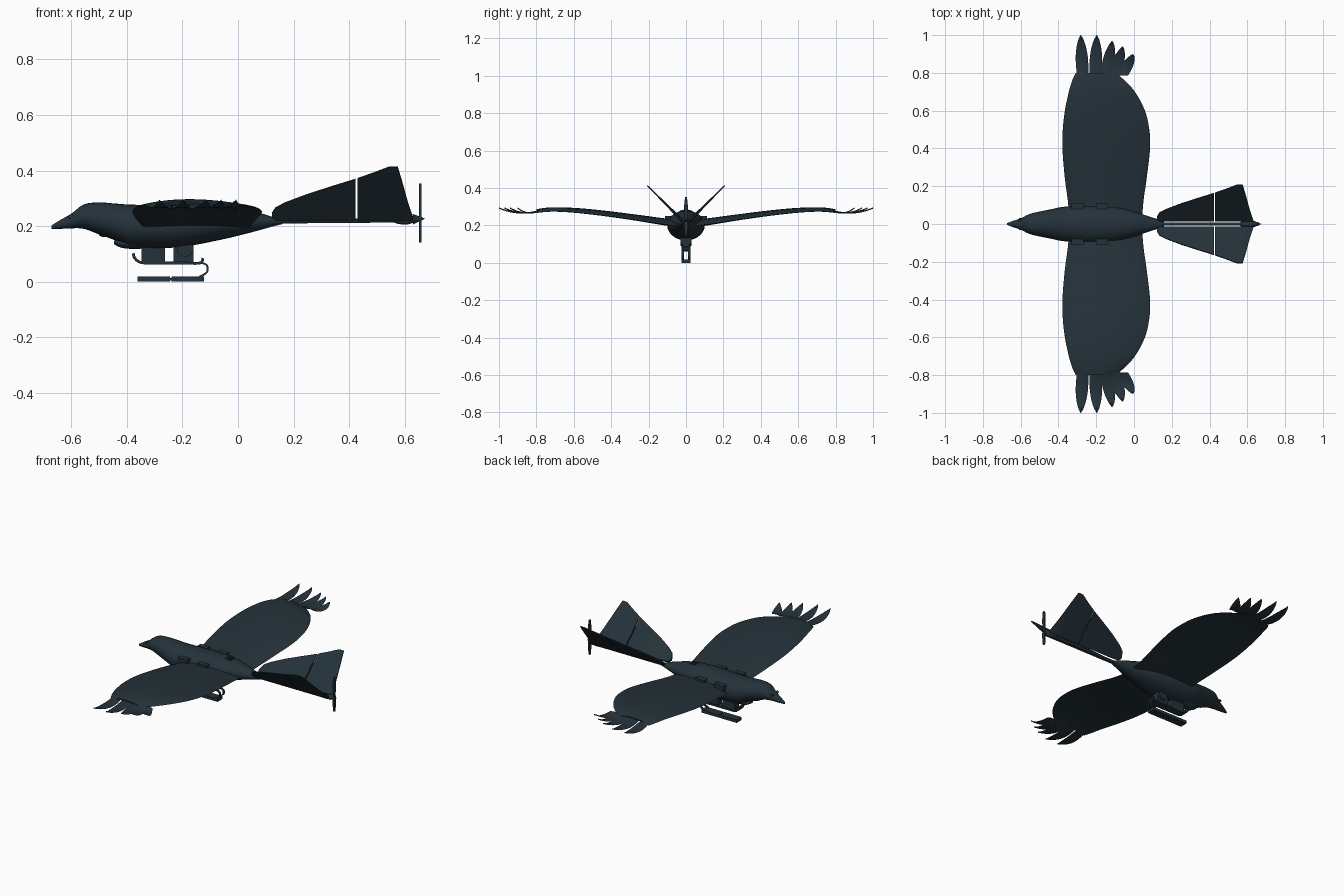
import bpy, bmesh, math
from mathutils import Vector, Matrix

cube = bpy.data.objects.get("Cube")
if cube:
    bpy.data.objects.remove(cube)


def material(name, rgb):
    m = bpy.data.materials.new(name)
    m.use_nodes = True
    m.diffuse_color = (*rgb, 1)
    m.node_tree.nodes["Principled BSDF"].inputs["Base Color"].default_value = (*rgb, 1)
    return m


SLATE = material("slate plumage", (0.018, 0.032, 0.042))


def finish(name, bm, angle=40):
    bmesh.ops.recalc_face_normals(bm, faces=bm.faces)
    mesh = bpy.data.meshes.new(name)
    bm.to_mesh(mesh)
    bm.free()
    ob = bpy.data.objects.new(name, mesh)
    bpy.context.collection.objects.link(ob)
    mesh.materials.append(SLATE)
    bpy.ops.object.select_all(action="DESELECT")
    ob.select_set(True)
    bpy.context.view_layer.objects.active = ob
    bpy.ops.object.shade_smooth_by_angle(angle=math.radians(angle))
    return ob


def refine(rows, n=5):
    """Catmull-Rom interpolation between section rows."""
    out = []
    for i in range(len(rows) - 1):
        a, b = rows[max(i - 1, 0)], rows[i]
        c, d = rows[i + 1], rows[min(i + 2, len(rows) - 1)]
        for k in range(n):
            t = k / n
            out.append([q + t * (r - p) / 2 + t * t * (p - 2.5 * q + 2 * r - s / 2)
                        + t ** 3 * (1.5 * (q - r) + (s - p) / 2)
                        for p, q, r, s in zip(a, b, c, d)])
    return out + [list(rows[-1])]


def loft(name, rings, angle=40):
    bm = bmesh.new()
    vs = [[bm.verts.new(p) for p in ring] for ring in rings]
    for a, b in zip(vs, vs[1:]):
        for j in range(len(a)):
            k = (j + 1) % len(a)
            bm.faces.new((a[j], a[k], b[k], b[j]))
    bm.faces.new(vs[0])
    bm.faces.new(vs[-1])
    return finish(name, bm, angle)


def round_loft(name, sections, n=28, step=5):
    """Sections along x: x, bottom z, top z, half width."""
    rings = []
    for x, lo, hi, w in refine(sections, step):
        rings.append([(x, w * math.cos(t), (lo + hi) / 2 + (hi - lo) / 2 * math.sin(t))
                      for t in (math.tau * i / n for i in range(n))])
    return loft(name, rings, 60)


def box(name, x0, x1, y0, y1, z0, z1):
    bm = bmesh.new()
    bmesh.ops.create_cube(bm, size=1)
    for v in bm.verts:
        v.co = Vector(((x0 + x1) / 2 + v.co.x * (x1 - x0),
                       (y0 + y1) / 2 + v.co.y * (y1 - y0),
                       (z0 + z1) / 2 + v.co.z * (z1 - z0)))
    return finish(name, bm)


def rod(name, a, b, r, r2=None, n=16):
    a, b = Vector(a), Vector(b)
    bm = bmesh.new()
    rot = (b - a).to_track_quat("Z", "Y").to_matrix().to_4x4()
    bmesh.ops.create_cone(bm, cap_ends=True, segments=n, radius1=r,
                          radius2=r if r2 is None else r2, depth=(b - a).length,
                          matrix=Matrix.Translation((a + b) / 2) @ rot)
    return finish(name, bm)


def strip(name, path, y0, y1, t):
    """Bent strip of thickness t following an x, z path."""
    pts = [Vector(p) for p in refine(path, 6)]
    rings = []
    for i, p in enumerate(pts):
        d = (pts[min(i + 1, len(pts) - 1)] - pts[max(i - 1, 0)]).normalized()
        o = Vector((-d.y, d.x)) * t / 2
        a, b = p + o, p - o
        rings.append([(a.x, y0, a.y), (a.x, y1, a.y), (b.x, y1, b.y), (b.x, y0, b.y)])
    return loft(name, rings)


# Body with head and beak
round_loft("body", [
    (-0.672, 0.190, 0.202, 0.004), (-0.64, 0.190, 0.222, 0.017),
    (-0.60, 0.192, 0.245, 0.030), (-0.555, 0.190, 0.278, 0.052),
    (-0.50, 0.170, 0.285, 0.066), (-0.44, 0.148, 0.281, 0.078),
    (-0.38, 0.125, 0.277, 0.090), (-0.28, 0.120, 0.277, 0.099),
    (-0.18, 0.128, 0.279, 0.100), (-0.08, 0.147, 0.278, 0.088),
    (0.0, 0.165, 0.268, 0.066), (0.08, 0.186, 0.247, 0.040),
    (0.13, 0.200, 0.231, 0.024), (0.16, 0.207, 0.220, 0.014)])
round_loft("chest_lip", [(-0.447, 0.135, 0.147, 0.015), (-0.42, 0.122, 0.155, 0.035),
                         (-0.38, 0.118, 0.16, 0.04), (-0.3, 0.12, 0.16, 0.035)], 20)
round_loft("chin_bump", [(-0.50, 0.167, 0.18, 0.01), (-0.488, 0.161, 0.185, 0.02),
                         (-0.46, 0.160, 0.18, 0.02)], 16)

# Vents on the back
for i in range(3):
    y = (i - 1) * 0.014
    box(f"vent_{i + 1}", -0.075, -0.035, y - 0.003, y + 0.003, 0.262, 0.279)

# Wing stations: span y, leading x, trailing x, mid z, thickness
STATIONS = [(0.05, -0.345, 0.045, 0.208, 0.036), (0.12, -0.350, 0.050, 0.216, 0.034),
            (0.25, -0.367, 0.068, 0.236, 0.028), (0.40, -0.379, 0.085, 0.257, 0.024),
            (0.50, -0.377, 0.081, 0.269, 0.022), (0.60, -0.366, 0.058, 0.279, 0.018),
            (0.70, -0.345, 0.005, 0.284, 0.014), (0.76, -0.327, -0.05, 0.281, 0.012),
            (0.80, -0.308, -0.095, 0.276, 0.008)]
FEATHERS = [(-0.272, -0.282, 1.0), (-0.205, -0.197, 1.0), (-0.148, -0.115, 0.97),
            (-0.105, -0.060, 0.94), (-0.062, -0.006, 0.90)]

for side, s in (("left", 1), ("right", -1)):
    # The model faces the front with its left towards +x; wings lie along y
    label = "back" if s > 0 else "front"
    rings = []
    for y, lead, trail, z, th in refine(STATIONS):
        ring = []
        for i in range(24):
            t = math.tau * i / 24
            u = (1 - math.cos(t)) / 2
            camber = 0.016 * (4 * u * (1 - u) - 0.6)
            ring.append((lead + u * (trail - lead), s * y,
                         z + camber + th / 2 * math.sin(t) * (1.15 - 0.4 * u)))
        rings.append(ring)
    loft(f"{label}_wing", rings, 50)

    # Finger feathers at the wing tip
    for k, (bx, tx, ty) in enumerate(FEATHERS):
        rings = []
        for i in range(13):
            f = i / 12
            y = 0.785 + f * (ty - 0.785)
            w = 0.0335 * (1 - f ** 3) ** 0.7 * (0.85 + 0.15 * math.sin(math.pi * f)) + 0.001
            c = bx + (tx - bx) * f
            z = 0.279 - 0.06 * f * (1 - f) + 0.014 * f * f
            rings.append([(c - w, s * y, z - 0.004), (c, s * y, z + 0.003),
                          (c + w, s * y, z - 0.004), (c, s * y, z)])
        loft(f"{label}_feather_{k + 1}", rings)

    # Wing hinges and eyes
    for k, x in enumerate((-0.30, -0.17)):
        box(f"{label}_hinge_{k + 1}", x - 0.032, x + 0.032, s * 0.08, s * 0.111, 0.215, 0.25)
    rod(f"{label}_eye", (-0.602, s * 0.015, 0.232), (-0.602, s * 0.031, 0.235), 0.008)

    # Slanted tail vane in two panels with a narrow gap: x, lower u, upper u
    panels = ([(0.122, 0.012, 0.022), (0.135, 0.002, 0.042), (0.17, 0, 0.060),
               (0.25, 0, 0.090), (0.34, 0, 0.119), (0.424, 0, 0.145)],
              [(0.430, 0, 0.147), (0.49, 0, 0.168), (0.545, 0, 0.189),
               (0.575, 0, 0.189), (0.590, 0, 0.14), (0.612, 0, 0.06), (0.630, 0, 0.006)])
    for k, panel in enumerate(panels):
        rings = []
        for x, lo, hi in panel:
            ring = []
            for u, o in ((lo, 0.006), (hi, 0.002), (hi, -0.002), (lo, -0.006)):
                ring.append((x, s * (0.018 + u + o), 0.224 + u - o))
            rings.append(ring)
        loft(f"{label}_tail_panel_{k + 1}", rings, 30)

# Tail boom, motor and propeller
rod("tail_boom", (0.10, 0, 0.217), (0.60, 0, 0.221), 0.008)
round_loft("motor", [(0.555, 0.217, 0.225, 0.006), (0.575, 0.208, 0.229, 0.014),
                     (0.61, 0.206, 0.233, 0.016), (0.632, 0.213, 0.236, 0.012)], 20)
rod("spinner", (0.630, 0, 0.225), (0.672, 0, 0.227), 0.019, 0.001, 20)
for label, s in (("upper", 1), ("lower", -1)):
    rings = []
    for i in range(7):
        f = i / 6
        w = 0.004 + 0.006 * math.sin(math.pi * (0.15 + 0.8 * f))
        z = 0.247 + s * 0.106 * f
        rings.append([(0.651, w, z), (0.660, w, z), (0.660, -w, z), (0.651, -w, z)])
    loft(f"{label}_propeller_blade", rings)

# Payload blocks and tray under the belly
box("front_payload", -0.348, -0.262, -0.02, 0.02, 0.068, 0.14)
box("rear_payload", -0.232, -0.160, -0.018, 0.018, 0.068, 0.15)
rod("camera_mount", (-0.19, -0.03, 0.12), (-0.19, 0.03, 0.12), 0.03, n=24)
rod("camera_lens", (-0.19, 0, 0.105), (-0.19, 0, 0.08), 0.014)
strip("tray", [(-0.377, 0.102), (-0.372, 0.085), (-0.350, 0.069), (-0.30, 0.067),
               (-0.20, 0.067), (-0.138, 0.067), (-0.126, 0.085)], -0.024, 0.024, 0.010)

# Hooked springs and lower landing skid
for label, s in (("back", 1), ("front", -1)):
    strip(f"{label}_skid_spring", [(-0.150, 0.066), (-0.125, 0.066), (-0.111, 0.056),
                                   (-0.111, 0.036), (-0.125, 0.024), (-0.14, 0.017)],
          s * 0.012, s * 0.024, 0.007)
for label, x0, x1 in (("front", -0.362, -0.245), ("rear", -0.240, -0.122)):
    box(f"{label}_skid", x0, x1, -0.024, 0.024, 0, 0.018)
box("skid_joiner", -0.25, -0.235, -0.02, 0.02, 0.004, 0.013)
